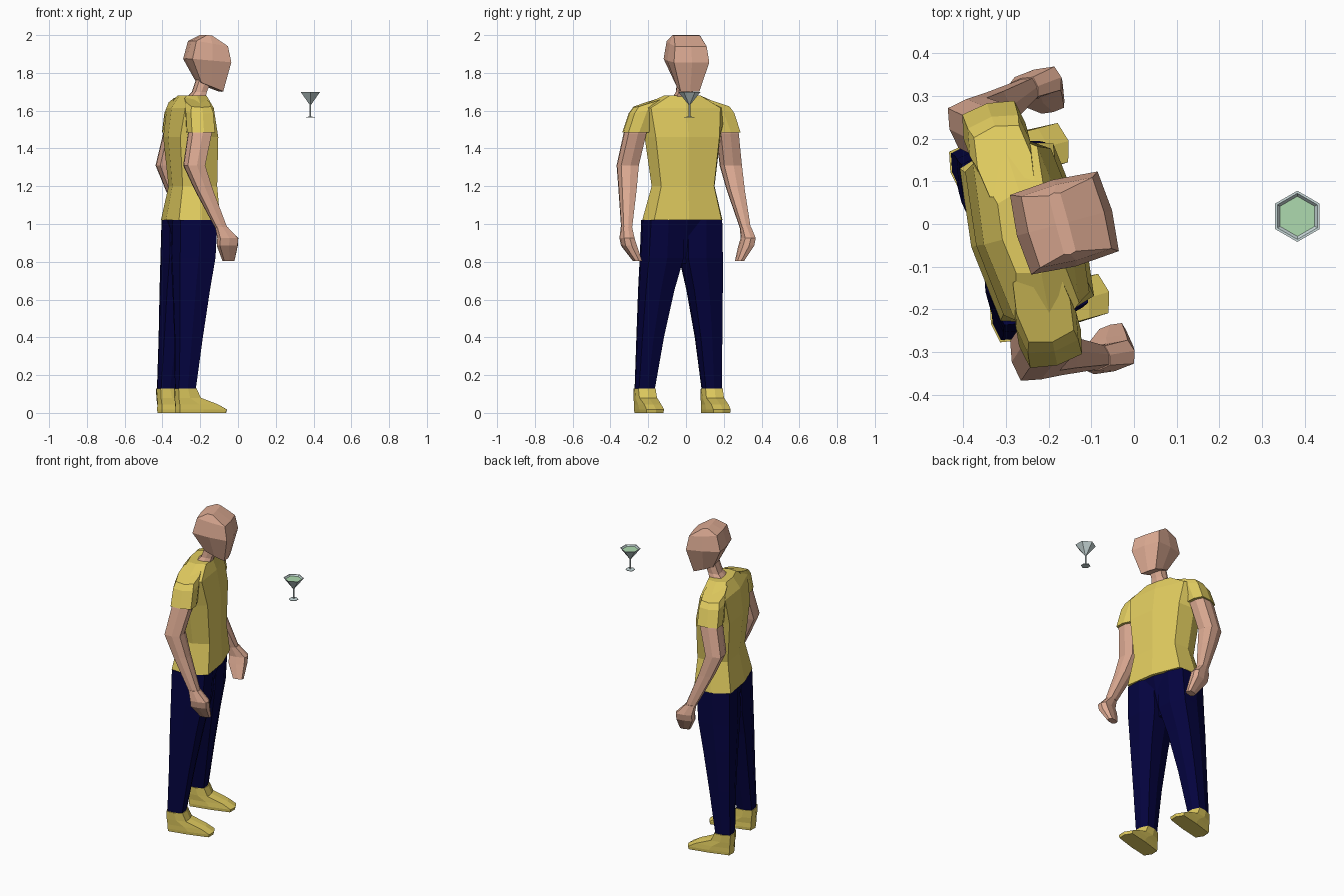
import bpy, bmesh, math
from mathutils import Matrix, Vector

# The figure is built facing +X, then turned and moved into place
PLACE = Matrix.Translation((-0.265, -0.025, 0)) @ Matrix.Rotation(math.radians(15), 4, 'Z')
GLASS = Matrix.Translation((0.383, 0.018, 0))


def material(name, rgb):
    m = bpy.data.materials.new(name)
    m.diffuse_color = (*rgb, 1)
    return m


SKIN = material("skin", (0.73, 0.41, 0.295))
YELLOW = material("yellow_cloth", (0.75, 0.60, 0.115))
NAVY = material("navy_cloth", (0.0012, 0.001, 0.05))
CLEAR = material("pale_glass", (0.58, 0.69, 0.69))
GREEN = material("green_drink", (0.42, 0.70, 0.43))


def ring(z, back, front, s0, s1, tilt=0.0, k=0.84, lean=0.0):
    """Eight-sided section; tilt raises the front over the back, lean the outside over the inside."""
    fc, fh, sc, sh = (back + front) / 2, (front - back) / 2, (s0 + s1) / 2, (s1 - s0) / 2
    unit = [(1, 0), (k, k), (0, 1), (-k, k), (-1, 0), (-k, -k), (0, -1), (k, -k)]
    return [Vector((fc + a * fh, sc + b * sh, z + a * tilt / 2 + b * lean / 2)) for a, b in unit]


def hexagon(z, r):
    return [Vector((r * math.cos(a), r * math.sin(a), z))
            for a in (math.radians(30 + 60 * i) for i in range(6))]


def loft(name, rings, mat, place=PLACE, flip=False):
    bm = bmesh.new()
    side = -1 if flip else 1
    rows = [[bm.verts.new(place @ Vector((p.x, p.y * side, p.z))) for p in r] for r in rings]
    n = len(rows[0])
    for a, b in zip(rows, rows[1:]):
        for i in range(n):
            bm.faces.new((a[i], a[(i + 1) % n], b[(i + 1) % n], b[i]))
    bm.faces.new(rows[0][::-1])
    bm.faces.new(rows[-1])
    bmesh.ops.recalc_face_normals(bm, faces=bm.faces)
    mesh = bpy.data.meshes.new(name)
    bm.to_mesh(mesh)
    bm.free()
    mesh.materials.append(mat)
    obj = bpy.data.objects.new(name, mesh)
    bpy.context.collection.objects.link(obj)
    return obj


# Shirt body, trouser hips, neck and head
loft("shirt", [
    ring(1.02, -0.12, 0.15, -0.218, 0.222),
    ring(1.20, -0.085, 0.14, -0.17, 0.175),
    ring(1.46, -0.108, 0.14, -0.205, 0.21),
    ring(1.615, -0.09, 0.115, -0.25, 0.25, k=0.76),
    ring(1.68, -0.045, 0.09, -0.10, 0.10)], YELLOW)
loft("hips", [
    ring(0.79, -0.05, 0.06, -0.015, 0.015),
    ring(1.03, -0.112, 0.135, -0.20, 0.205)], NAVY)
loft("neck", [
    ring(1.65, -0.025, 0.085, -0.065, 0.065),
    ring(1.70, 0.025, 0.10, -0.045, 0.045),
    ring(1.80, 0.06, 0.14, -0.045, 0.045)], SKIN)
loft("head", [
    ring(1.725, 0.055, 0.185, -0.056, 0.056, -0.05, 0.92),
    ring(1.865, -0.01, 0.221, -0.105, 0.105, -0.02, 0.92),
    ring(1.955, 0.018, 0.202, -0.092, 0.092, -0.03, 0.94),
    ring(1.999, 0.085, 0.115, -0.075, 0.075, -0.004, 0.94)], SKIN)

# Limbs, once for each side
for side, flip in (("left", False), ("right", True)):
    loft(side + "_sleeve", [
        ring(1.645, -0.058, 0.072, 0.09, 0.262, lean=-0.055),
        ring(1.60, -0.068, 0.078, 0.13, 0.285, lean=-0.03),
        ring(1.485, -0.072, 0.078, 0.185, 0.318)], YELLOW, flip=flip)
    loft(side + "_arm", [
        ring(1.52, -0.06, 0.06, 0.195, 0.295),
        ring(1.48, -0.065, 0.06, 0.195, 0.311),
        ring(1.31, -0.098, 0.015, 0.225, 0.340),
        ring(1.18, -0.04, 0.055, 0.25, 0.343),
        ring(0.98, 0.062, 0.128, 0.298, 0.352)], SKIN, flip=flip)
    loft(side + "_hand", [
        ring(0.985, 0.062, 0.128, 0.298, 0.354),
        ring(0.925, 0.072, 0.187, 0.298, 0.366),
        ring(0.885, 0.072, 0.187, 0.285, 0.358),
        ring(0.803, 0.115, 0.18, 0.258, 0.300)], SKIN, flip=flip)
    loft(side + "_trouser_leg", [
        ring(0.12, -0.118, -0.01, 0.133, 0.235),
        ring(0.40, -0.114, 0.035, 0.09, 0.230),
        ring(0.65, -0.115, 0.08, 0.04, 0.225),
        ring(0.82, -0.115, 0.115, -0.005, 0.220),
        ring(1.02, -0.112, 0.13, -0.005, 0.212)], NAVY, flip=flip)
    loft(side + "_shoe", [
        ring(0.00, -0.118, 0.160, 0.132, 0.234, k=0.9),
        ring(0.018, -0.12, 0.165, 0.130, 0.236, k=0.9),
        ring(0.045, -0.118, 0.115, 0.132, 0.236, k=0.9),
        ring(0.08, -0.118, 0.015, 0.130, 0.237, k=0.9),
        ring(0.128, -0.122, -0.004, 0.128, 0.240)], YELLOW, flip=flip)

# Floating stemmed glass: foot, stem and hollow cup, with the drink inside
loft("glass", [
    hexagon(1.563, 0.028), hexagon(1.566, 0.028), hexagon(1.569, 0.005),
    hexagon(1.632, 0.005), hexagon(1.70, 0.06), hexagon(1.70, 0.054),
    hexagon(1.642, 0.004)], CLEAR, GLASS)
loft("drink", [hexagon(1.65, 0.008), hexagon(1.692, 0.047)], GREEN, GLASS)
